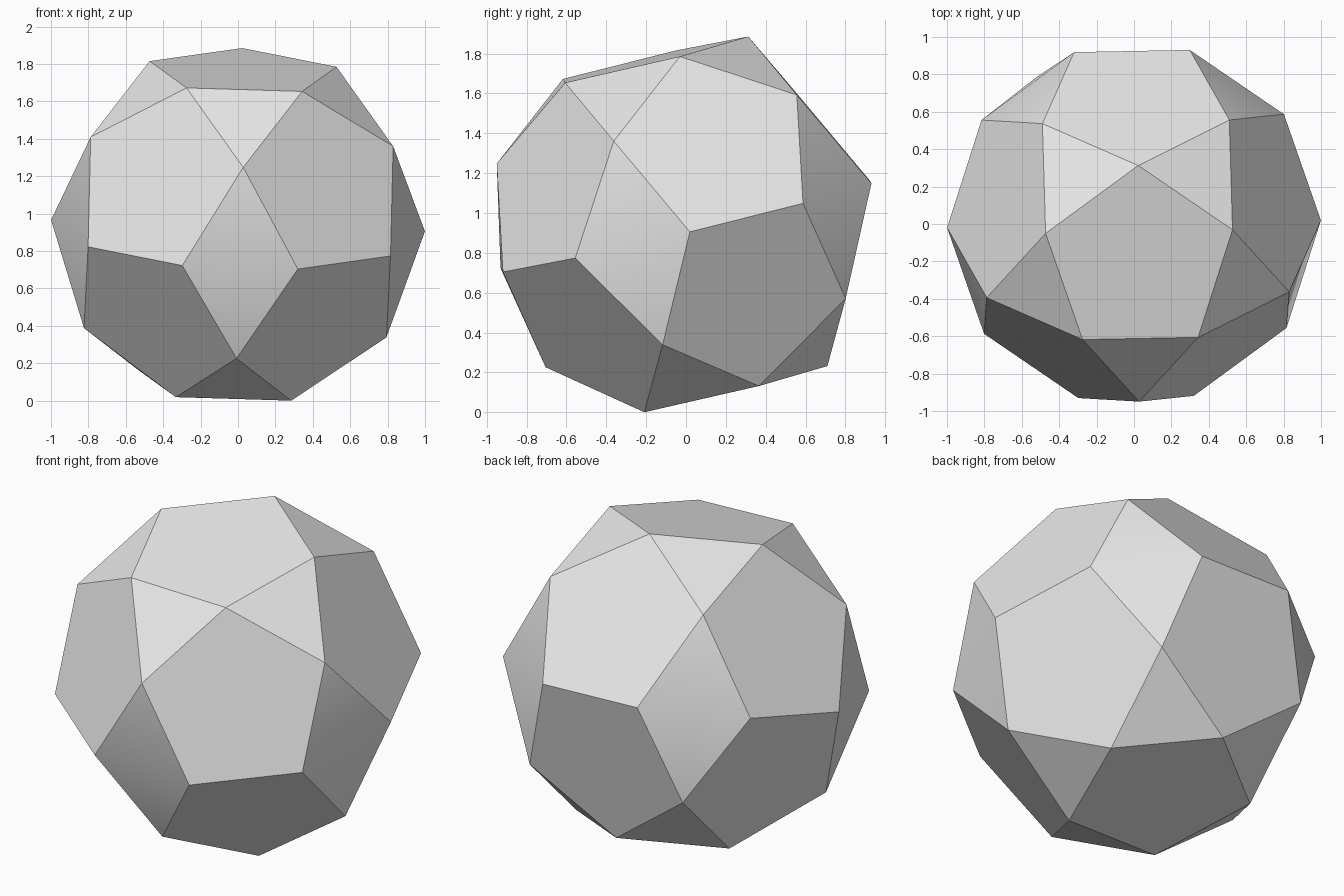
import bpy, bmesh
from math import cos, sin, radians, sqrt
from mathutils import Vector

cube = bpy.data.objects.get("Cube")
if cube:
    bpy.data.objects.remove(cube, do_unlink=True)

# Grey material
grey = bpy.data.materials.new("grey")
grey.use_nodes = True
colour = (0.8, 0.8, 0.8, 1)
grey.diffuse_color = colour
grey.node_tree.nodes["Principled BSDF"].inputs["Base Color"].default_value = colour

# Tilted frame: the axis through both pentagon caps, and the waist plane
axis = Vector((0.035, -0.24, 1)).normalized()
side = Vector((1, 0.012, 0))
side = (side - axis * side.dot(axis)).normalized()
ahead = axis.cross(side)

# Ring sizes of a unit rotunda: cap radius = shoulder height, and vice versa
phi = (1 + sqrt(5)) / 2
small = 1 / sqrt(phi + 2)
large = phi * small

bm = bmesh.new()


def ring(count, start, radius, height):
    verts = []
    for i in range(count):
        a = radians(start + i * 360 / count)
        verts.append(bm.verts.new((side * cos(a) + ahead * sin(a)) * radius + axis * height))
    return verts


# Two mirrored rotundas sharing the ten-sided waist
waist = ring(10, -108, 1, 0)
for sign in (1, -1):
    shoulder = ring(5, -90, large, sign * small)
    cap = ring(5, -54, small, sign * large)
    bm.faces.new(cap)
    for k in range(5):
        n = (k + 1) % 5
        bm.faces.new((cap[k - 1], cap[k], shoulder[k]))
        bm.faces.new((shoulder[k], waist[2 * k], waist[2 * k + 1]))
        bm.faces.new((shoulder[k], waist[2 * k + 1], waist[2 * n], shoulder[n], cap[k]))
bmesh.ops.recalc_face_normals(bm, faces=bm.faces)

# Stand it on the ground
lowest = min(v.co.z for v in bm.verts)
bmesh.ops.translate(bm, verts=bm.verts, vec=(0, 0, -lowest))

mesh = bpy.data.meshes.new("faceted_ball")
bm.to_mesh(mesh)
bm.free()
mesh.materials.append(grey)
ball = bpy.data.objects.new("faceted_ball", mesh)
bpy.context.collection.objects.link(ball)

# Only the shallow waist edges between triangles are smooth
bpy.context.view_layer.objects.active = ball
ball.select_set(True)
bpy.ops.object.shade_smooth_by_angle(angle=radians(30))
